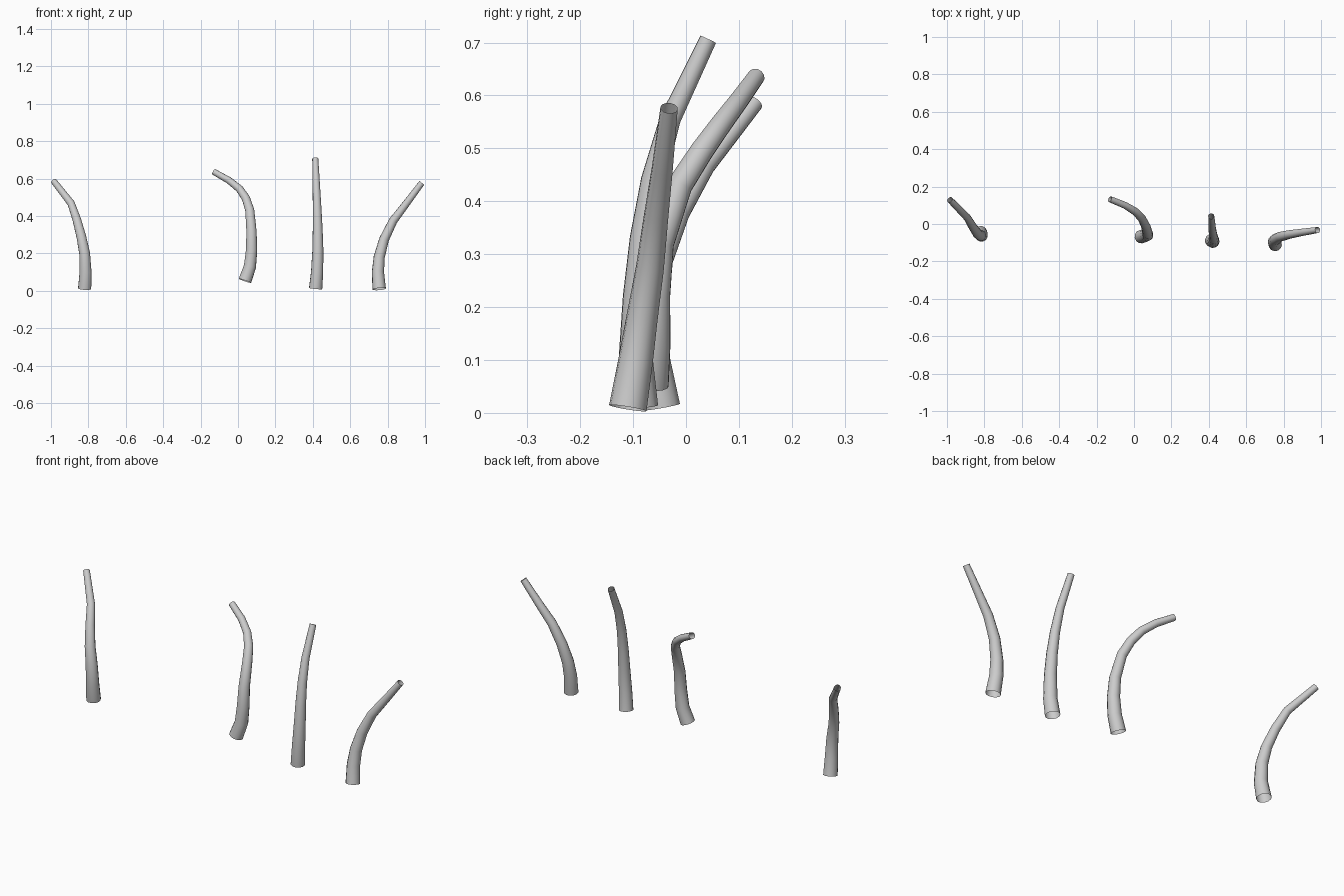
import bpy

if "Cube" in bpy.data.objects:
    bpy.data.objects.remove(bpy.data.objects["Cube"])

# Each stalk: centre-line points, swept by a round tapering open tube
STALKS = {
    "left_stalk": [(-.82, -.046, .011), (-.815, -.062, .1), (-.82, -.062, .2),
                   (-.838, -.05, .29), (-.862, -.015, .38), (-.892, .035, .467), (-.985, .13, .586)],
    "middle_left_stalk": [(.037, -.068, .053), (.064, -.062, .13), (.073, -.06, .22),
                          (.072, -.05, .32), (.063, -.012, .43), (.042, .03, .495),
                          (.008, .066, .545), (-.048, .1, .59), (-.129, .133, .636)],
    "middle_right_stalk": [(.415, -.088, .012), (.423, -.095, .1), (.427, -.09, .22),
                           (.426, -.08, .33), (.423, -.062, .44), (.419, -.03, .555), (.413, .042, .706)],
    "right_stalk": [(.755, -.11, .009), (.748, -.095, .1), (.755, -.083, .18),
                    (.781, -.068, .275), (.83, -.056, .375), (.895, -.045, .46), (.982, -.032, .576)],
}
R_BASE, R_TIP = .036, .0165


def stalk(name, pts):
    cu = bpy.data.curves.new(name, 'CURVE')
    cu.dimensions = '3D'
    cu.bevel_depth = 1.0
    cu.bevel_resolution = 4
    cu.use_fill_caps = False
    sp = cu.splines.new('POLY')
    sp.points.add(len(pts) - 1)
    for i, (p, co) in enumerate(zip(sp.points, pts)):
        t = (co[2] - pts[0][2]) / (pts[-1][2] - pts[0][2])
        t = .5 * t + .5 * i / (len(pts) - 1)
        p.co = (*co, 1)
        p.radius = R_BASE + (R_TIP - R_BASE) * t
    sp.use_smooth = True
    ob = bpy.data.objects.new(name, cu)
    bpy.context.collection.objects.link(ob)
    bpy.ops.object.select_all(action='DESELECT')
    ob.select_set(True)
    bpy.context.view_layer.objects.active = ob
    bpy.ops.object.convert(target='MESH')
    bpy.ops.object.shade_smooth()


for name, pts in STALKS.items():
    stalk(name, pts)
